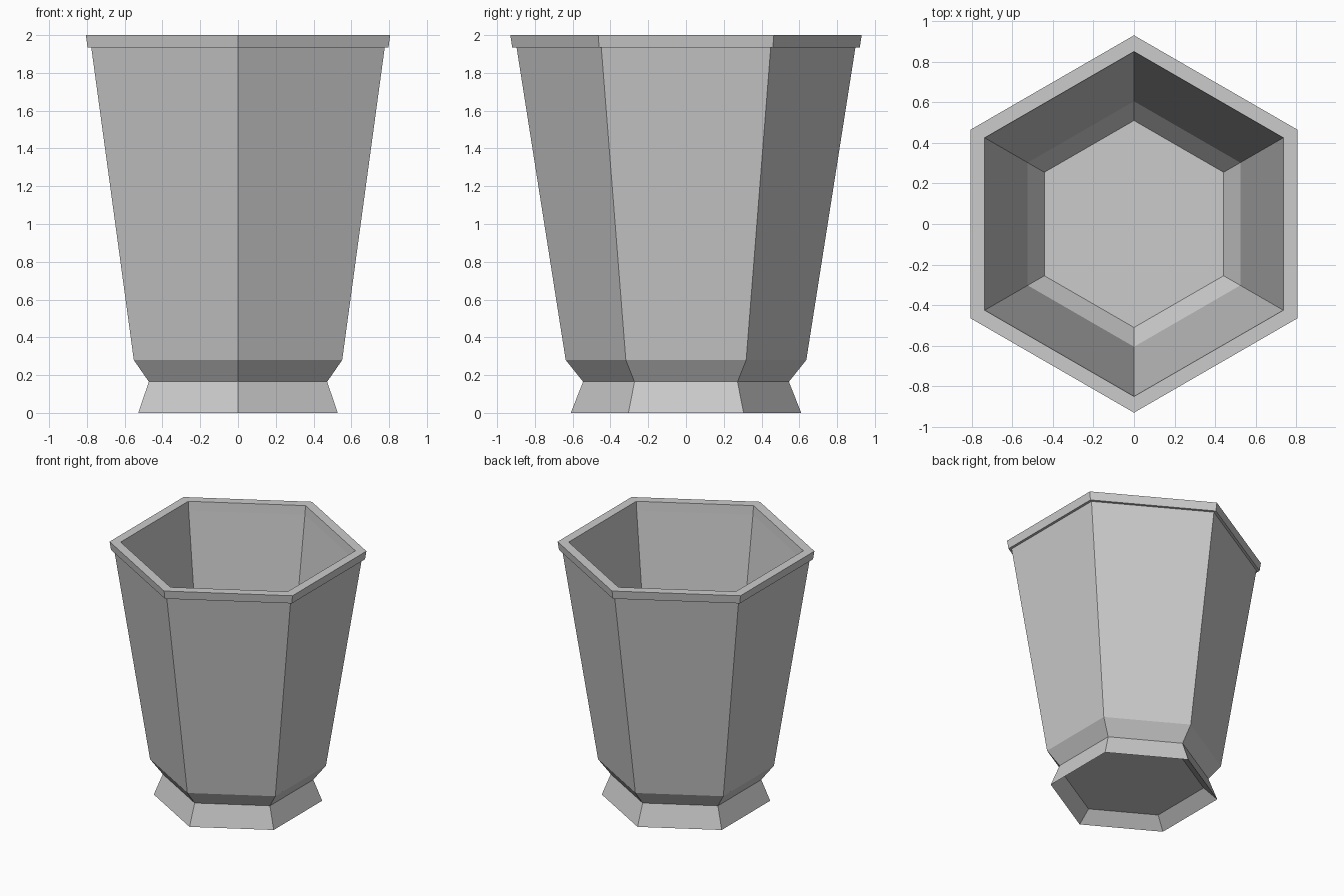
import bpy, bmesh
from math import sin, cos, pi

if "Cube" in bpy.data.objects:
    bpy.data.objects.remove(bpy.data.objects["Cube"])

SIDES = 6


def lathe_hex(name, profile):
    """Sweep a (radius, z) profile round a hexagon and cap both ends."""
    bm = bmesh.new()
    rings = []
    for r, z in profile:
        rings.append([bm.verts.new((r * cos(pi / 2 + 2 * pi * i / SIDES),
                                    r * sin(pi / 2 + 2 * pi * i / SIDES), z))
                      for i in range(SIDES)])
    for a, b in zip(rings, rings[1:]):
        for i in range(SIDES):
            j = (i + 1) % SIDES
            bm.faces.new((a[i], a[j], b[j], b[i]))
    bm.faces.new(rings[0][::-1])
    bm.faces.new(rings[-1])
    bmesh.ops.recalc_face_normals(bm, faces=bm.faces)
    mesh = bpy.data.meshes.new(name)
    bm.to_mesh(mesh)
    bm.free()
    obj = bpy.data.objects.new(name, mesh)
    bpy.context.collection.objects.link(obj)
    return obj


# hollow underside and flared foot
foot = [(0.51, 0.085), (0.61, 0.0), (0.545, 0.165)]
# tapered outer wall and overhanging rim
wall = [(0.637, 0.28), (0.897, 1.935)]
rim = [(0.92, 1.935), (0.93, 2.0), (0.85, 2.0), (0.842, 1.93)]
# inner wall down to the floor
inside = [(0.605, 0.27), (0.51, 0.15)]

lathe_hex("hexagonal_planter", foot + wall + rim + inside)
